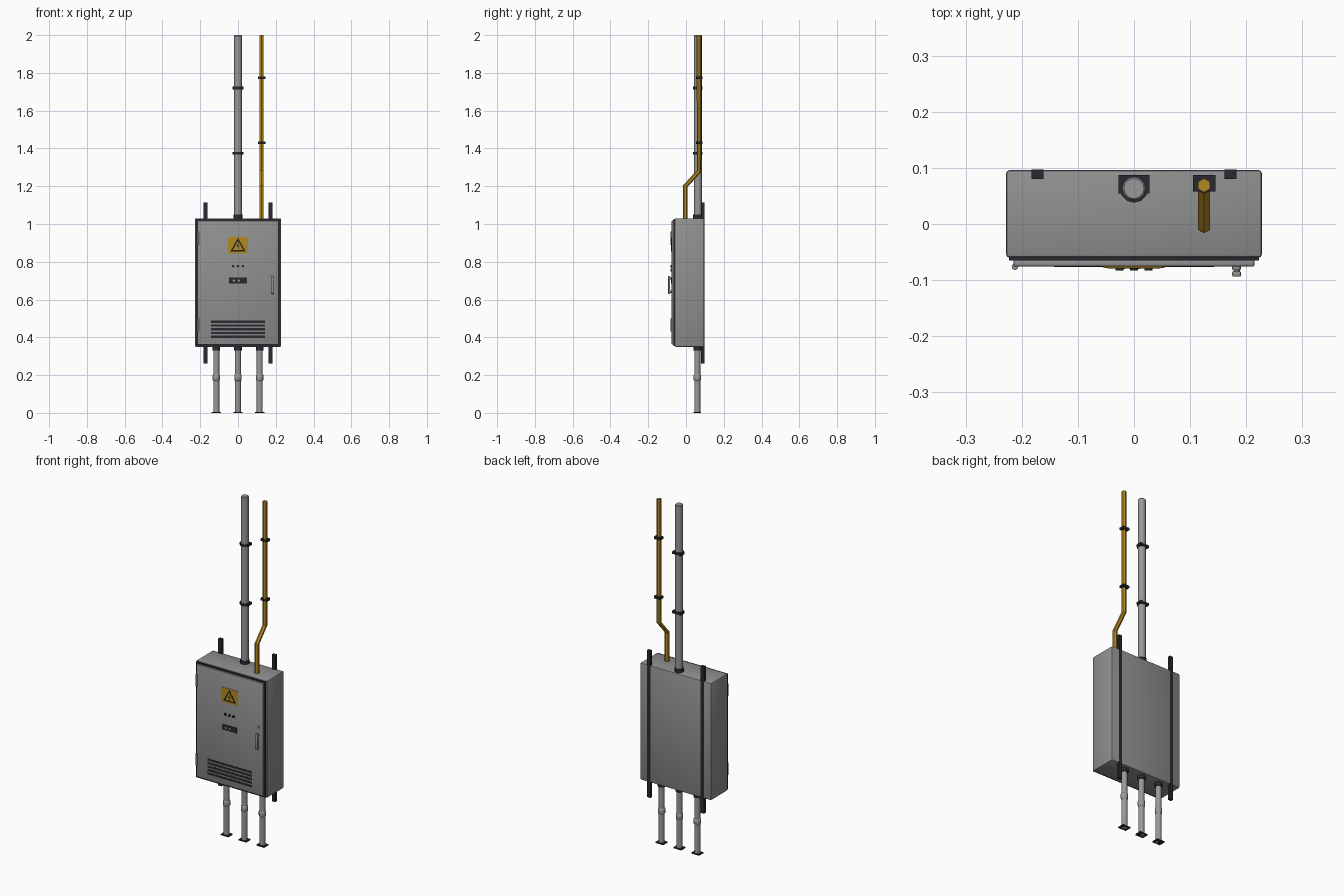
import bpy, bmesh, math
from mathutils import Vector

cube = bpy.data.objects.get("Cube")
if cube:
    bpy.data.objects.remove(cube, do_unlink=True)


def material(name, r, g, b):
    m = bpy.data.materials.new(name)
    m.use_nodes = True
    m.diffuse_color = (r, g, b, 1)
    bsdf = next(n for n in m.node_tree.nodes if n.type == 'BSDF_PRINCIPLED')
    bsdf.inputs["Base Color"].default_value = (r, g, b, 1)
    return m


GREY = material("cabinet grey", 0.28, 0.28, 0.28)
PIPE = material("pipe grey", 0.32, 0.32, 0.32)
DARK = material("dark rubber", 0.022, 0.022, 0.03)
YELLOW = material("conduit yellow", 0.45, 0.25, 0.015)
BLACK = material("sign black", 0.012, 0.012, 0.012)


def finish(name, bm, mat, smooth=False):
    bmesh.ops.recalc_face_normals(bm, faces=bm.faces)
    mesh = bpy.data.meshes.new(name)
    bm.to_mesh(mesh)
    bm.free()
    mesh.materials.append(mat)
    ob = bpy.data.objects.new(name, mesh)
    bpy.context.collection.objects.link(ob)
    if smooth:
        bpy.ops.object.select_all(action='DESELECT')
        ob.select_set(True)
        bpy.context.view_layer.objects.active = ob
        bpy.ops.object.shade_smooth_by_angle(angle=math.radians(35))
    return ob


def box(name, lo, hi, mat, bevel=0):
    bm = bmesh.new()
    bmesh.ops.create_cube(bm, size=1)
    for v in bm.verts:
        v.co = Vector([l + (c + 0.5) * (h - l) for c, l, h in zip(v.co, lo, hi)])
    if bevel:
        bmesh.ops.bevel(bm, geom=list(bm.edges), offset=bevel, segments=2,
                        profile=0.5, affect='EDGES')
    return finish(name, bm, mat, bevel > 0)


def sweep(name, path, mat, sides=12, turn=0, smooth=True):
    """Tube through (centre, radius, plane normal) stations in the y-z plane."""
    bm = bmesh.new()
    rings = []
    for centre, radius, normal in path:
        n = Vector(normal).normalized()
        u, w = Vector((1, 0, 0)), Vector((0, n.z, -n.y))
        angles = [turn + math.tau * i / sides for i in range(sides)]
        rings.append([bm.verts.new(Vector(centre) + radius * (u * math.cos(a) + w * math.sin(a)))
                      for a in angles])
    for a, b in zip(rings, rings[1:]):
        for i in range(sides):
            j = (i + 1) % sides
            bm.faces.new((a[i], a[j], b[j], b[i]))
    bm.faces.new(rings[0][::-1])
    bm.faces.new(rings[-1])
    return finish(name, bm, mat, smooth)


def upright(name, x, y, profile, mat, sides=12, turn=0, smooth=True):
    """Vertical round part from (height, radius) pairs."""
    return sweep(name, [((x, y, z), r, (0, 0, 1)) for z, r in profile],
                 mat, sides, turn, smooth)


def knob(name, x, z, y_back, y_front, radius, mat):
    """Round part standing out from the door."""
    return sweep(name, [((x, y, z), radius, (0, -1, 0)) for y in (y_back, y_front)], mat)


def plate(name, points, y_back, y_front, mat):
    """Flat outline in x-z with a little depth."""
    bm = bmesh.new()
    face = bm.faces.new([bm.verts.new((x, y_back, z)) for x, z in points])
    out = bmesh.ops.extrude_face_region(bm, geom=[face])
    for v in out["geom"]:
        if isinstance(v, bmesh.types.BMVert):
            v.co.y = y_front
    return finish(name, bm, mat)


# Cabinet shell, seal and door
BOTTOM, TOP, BACK, DOOR = 0.35, 1.03, 0.096, -0.076
box("cabinet_body", (-0.228, -0.06, BOTTOM), (0.228, BACK, TOP), GREY, 0.006)
box("door_seal", (-0.223, -0.065, BOTTOM + 0.004), (0.223, -0.055, TOP - 0.004), DARK)
box("door", (-0.215, DOOR, BOTTOM + 0.012), (0.215, -0.063, TOP - 0.012), GREY, 0.004)

# Mounting rails
for side, s in (("right", -1), ("left", 1)):
    box(side + "_mounting_rail", (s * 0.172 - 0.011, 0.08, 0.262),
        (s * 0.172 + 0.011, BACK + 0.0007, 1.115), DARK)

# Hinges
for label, z in (("lower", 0.465), ("upper", 0.925)):
    upright(label + "_hinge", -0.212, DOOR, [(z - 0.035, 0.006), (z + 0.035, 0.006)], GREY)

# Handle and lock
box("door_handle", (0.175, -0.094, 0.63), (0.191, -0.084, 0.725), GREY, 0.003)
for label, z in (("lower", 0.642), ("upper", 0.713)):
    knob(label + "_handle_stem", 0.183, z, DOOR + 0.002, -0.086, 0.006, GREY)
knob("door_lock", 0.183, 0.757, DOOR + 0.002, -0.081, 0.008, GREY)

# Vent slots
for i in range(5):
    z = 0.403 + 0.02 * i
    box(f"vent_slot_{i + 1}", (-0.143, DOOR - 0.001, z - 0.006),
        (0.143, DOOR + 0.002, z + 0.006), DARK)

# Warning sign
w, h, c, mid = 0.054, 0.043, 0.005, 0.888
plate("warning_sign", [(-w + c, mid - h), (w - c, mid - h), (w, mid - h + c), (w, mid + h - c),
                       (w - c, mid + h), (-w + c, mid + h), (-w, mid + h - c), (-w, mid - h + c)],
      DOOR + 0.001, DOOR - 0.002, YELLOW)


def triangle(name, half, low, high, y, mat):
    plate(name, [(-half, low), (half, low), (0, high)], DOOR, y, mat)


triangle("warning_triangle", 0.04, 0.855, 0.926, DOOR - 0.0026, BLACK)
triangle("warning_triangle_centre", 0.028, 0.862, 0.912, DOOR - 0.0032, YELLOW)
plate("warning_bolt", [(0.002, 0.901), (-0.008, 0.881), (0, 0.883), (-0.001, 0.865),
                       (0.008, 0.887), (0.001, 0.885)], DOOR, DOOR - 0.0038, BLACK)

# Indicator buttons and meter panel
for i in (-1, 0, 1):
    knob(f"indicator_button_{i + 2}", 0.026 * i, 0.777, DOOR + 0.002, -0.083, 0.007, DARK)
box("meter_panel", (-0.047, DOOR - 0.003, 0.684), (0.047, DOOR + 0.002, 0.716), DARK)
for label, x in (("right", -0.022), ("left", 0.004)):
    knob(label + "_meter_dial", x, 0.7, DOOR, DOOR - 0.004, 0.006, PIPE)


# Clamp holding a pipe to the wall
def clamp(name, x, y, z, half, radius, front, sides, turn=0):
    box(name + "_bracket", (x - half, front, z - 0.007), (x + half, 0.087, z + 0.007), DARK)
    upright(name + "_ring", x, y, [(z - 0.007, radius), (z + 0.007, radius)], DARK, sides, turn)


# Riser pipe
upright("riser_pipe", 0, 0.063, [(TOP - 0.01, 0.021), (1.996, 0.021), (2, 0.018)], PIPE)
upright("riser_collar", 0, 0.063, [(TOP - 0.01, 0.025), (TOP + 0.02, 0.025)], DARK)
for i, z in enumerate((1.375, 1.72)):
    clamp(f"riser_clamp_{i + 1}", 0, 0.063, z, 0.028, 0.025, 0.054, 12)

# Offset conduit with mitred bends
x, y0, y1 = 0.125, -0.004, 0.069
slope = Vector((0, y1 - y0, 0.08)).normalized()
mitre = slope + Vector((0, 0, 1))
sweep("yellow_conduit", [((x, y0, TOP - 0.01), 0.0125, (0, 0, 1)), ((x, y0, 1.2), 0.0125, mitre),
                         ((x, y1, 1.28), 0.0125, mitre), ((x, y1, 2), 0.0125, (0, 0, 1))],
      YELLOW, 6, math.pi / 6, False)
for i, z in enumerate((1.43, 1.775)):
    clamp(f"conduit_clamp_{i + 1}", x, y1, z, 0.02, 0.0155, 0.058, 6, math.pi / 6)

# Lower cable pipes with collars, couplings and feet
for i in (-1, 0, 1):
    x, tag = 0.115 * i, f"{i + 2}"
    upright("lower_pipe_" + tag, x, 0.06, [(0, 0.016), (BOTTOM + 0.01, 0.016)], PIPE)
    upright("pipe_coupling_" + tag, x, 0.06,
            [(0.17, 0.016), (0.175, 0.0195), (0.2, 0.0195), (0.205, 0.016)], PIPE)
    upright("pipe_collar_" + tag, x, 0.06, [(BOTTOM - 0.02, 0.021), (BOTTOM + 0.01, 0.021)], DARK)
    box("pipe_foot_" + tag, (x - 0.025, 0.04, 0), (x + 0.025, 0.08, 0.006), DARK)
